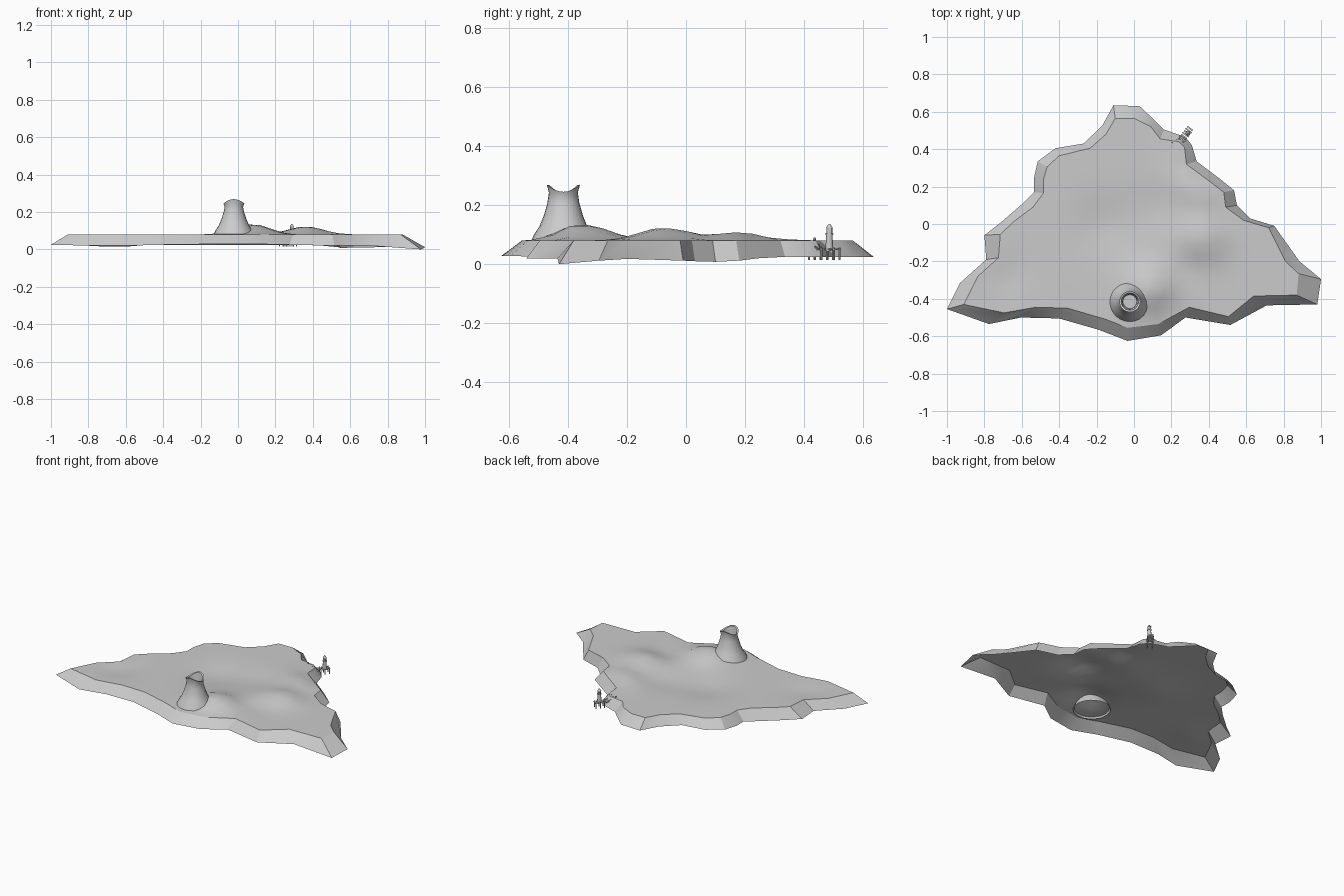
import bpy, bmesh, math
from mathutils import Vector, geometry

if "Cube" in bpy.data.objects:
    bpy.data.objects.remove(bpy.data.objects["Cube"])

# Shoreline (bottom of the bank) and bank top, paired point for point
shore = [(-1,-.455,.025),(-.93,-.315,.025),(-.79,-.19,.02),(-.8,-.06,.02),(-.71,.01,.015),
         (-.6,.105,.015),(-.535,.17,.02),(-.535,.245,.02),(-.515,.335,.025),(-.42,.405,.025),
         (-.27,.43,.025),(-.17,.525,.025),(-.11,.635,.025),(.03,.63,.025),(.105,.56,.025),
         (.16,.505,.025),(.275,.465,.025),(.31,.42,.025),(.335,.335,.025),(.455,.245,.02),
         (.535,.18,.012),(.55,.1,.008),(.62,.03,.01),(.75,-.01,.012),(.885,-.2,.018),
         (1,-.295,.012),(.98,-.43,0),(.71,-.435,.02),(.515,-.54,.02),(.275,-.5,.025),
         (.145,-.595,.028),(-.035,-.625,.028),(-.19,-.565,.028),(-.4,-.505,.025),
         (-.605,-.5,.02),(-.775,-.535,.02)]
bank = [(-.91,-.43),(-.835,-.28),(-.725,-.18),(-.715,-.055),(-.64,.015),(-.54,.09),
        (-.485,.165),(-.485,.235),(-.465,.305),(-.4,.365),(-.235,.405),(-.15,.48),
        (-.1,.565),(0,.565),(.09,.52),(.14,.455),(.24,.44),(.27,.41),(.28,.32),
        (.415,.22),(.48,.17),(.49,.09),(.585,.02),(.72,-.02),(.81,-.2),(.88,-.265),
        (.87,-.38),(.64,-.385),(.505,-.495),(.295,-.445),(.13,-.535),(-.035,-.555),
        (-.15,-.51),(-.355,-.45),(-.525,-.445),(-.695,-.475)]
shore.reverse()
bank.reverse()
N = len(bank)
RIM = .08
# Hills and hollows: x, y, height, radius
bumps = [(.08,-.35,.055,.13),(.36,-.08,.045,.13),(.36,.25,.055,.13),(-.15,0,-.02,.15),
         (-.68,-.25,-.012,.12),(.3,-.22,-.012,.1),(.1,.08,-.012,.12)]


def finish(name, bm, angle=30):
    me = bpy.data.meshes.new(name)
    bm.to_mesh(me)
    bm.free()
    ob = bpy.data.objects.new(name, me)
    bpy.context.collection.objects.link(ob)
    bpy.ops.object.select_all(action='DESELECT')
    ob.select_set(True)
    bpy.context.view_layer.objects.active = ob
    bpy.ops.object.shade_smooth_by_angle(angle=math.radians(angle))
    return ob


def edge_distance(p):
    best = 9
    for i in range(N):
        a, b = Vector(bank[i]), Vector(bank[(i + 1) % N])
        q, t = geometry.intersect_point_line(p, a, b)
        q = a.lerp(b, min(1, max(0, t)))
        best = min(best, (Vector(p) - q.to_2d()).length)
    return best


def ground(x, y):
    h = sum(a * math.exp(-((x - cx)**2 + (y - cy)**2) / (r * r)) for cx, cy, a, r in bumps)
    return RIM + h * min(1, edge_distance(Vector((x, y))) / .12)


# Island: open shell of rolling ground with a faceted bank
pts = [Vector(p) for p in bank]
for j in range(-10, 11):
    for i in range(-16, 17):
        p = Vector(((i + .5 * (j % 2)) * .06, j * .056))
        if edge_distance(p) > .03:
            pts.append(p)
vs, _, fs, orig, _, _ = geometry.delaunay_2d_cdt(pts, [], [list(range(N))], 1, 1e-5)
bm = bmesh.new()
top = [bm.verts.new((v.x, v.y, ground(v.x, v.y))) for v in vs]
rim = {}
for k, ids in enumerate(orig):
    for o in ids:
        if o < N:
            rim[o] = top[k]
for f in fs:
    bm.faces.new([top[i] for i in f])
low = [bm.verts.new(p) for p in shore]
for i in range(N):
    j = (i + 1) % N
    bm.faces.new((low[i], low[j], rim[j], rim[i]))
for v in [v for v in bm.verts if not v.link_faces]:
    bm.verts.remove(v)
finish("island_ground", bm, 25)

# Volcano: lathed cone with a saddle-shaped rim and a crater
profile = [(.112,.07,0),(.1,.1,0),(.08,.13,0),(.066,.165,0),(.054,.205,.2),(.049,.235,.6),
           (.056,.257,1),(.046,.255,1),(.04,.225,.5),(.037,.19,0)]
SEG = 24
bm = bmesh.new()
rings = []
for r, z, w in profile:
    ring = []
    for k in range(SEG):
        a = 2 * math.pi * k / SEG
        ring.append(bm.verts.new((-.022 + r * math.cos(a), -.415 + r * math.sin(a),
                                  z - .012 * w * math.cos(2 * a))))
    rings.append(ring)
for a, b in zip(rings, rings[1:]):
    for k in range(SEG):
        m = (k + 1) % SEG
        bm.faces.new((a[k], a[m], b[m], b[k]))
bm.faces.new(rings[-1])
finish("volcano", bm, 40)


def box(bm, c, size, ang):
    d = bmesh.ops.create_cube(bm, size=1)['verts']
    u = Vector((math.cos(ang), math.sin(ang), 0))
    n = Vector((-u.y, u.x, 0))
    for v in d:
        v.co = Vector(c) + u * v.co.x * size[0] + n * v.co.y * size[1] + Vector((0, 0, v.co.z * size[2]))


def post(bm, x, y, z0, z1, r0, r1, seg=8):
    d = bmesh.ops.create_cone(bm, cap_ends=True, segments=seg, radius1=r0, radius2=r1, depth=z1 - z0)
    bmesh.ops.translate(bm, verts=d['verts'], vec=(x, y, (z0 + z1) / 2))


# Jetty: stepped planks on pilings, running out from the shore
start, end = Vector((.235, .425)), Vector((.3, .51))
ang = math.atan2(end.y - start.y, end.x - start.x)
side = Vector((-math.sin(ang), math.cos(ang)))
planks, piles = bmesh.new(), bmesh.new()
for i in range(9):
    t = i / 8
    p = start.lerp(end, t)
    z = max(.05, .075 - .08 * t)
    box(planks, (p.x, p.y, z), (.008, .036 + .006 * (i % 2), .005), ang)
    if i % 2 == 0:
        for s in (-1, 1):
            q = p + side * .015 * s
            post(piles, q.x, q.y, .015, z + .007, .003, .003, 6)
finish("jetty_planks", planks)
finish("jetty_pilings", piles)

# Beacon tower at the end of the jetty, with lamp room and cap
bm = bmesh.new()
for z0, z1, r0, r1 in [(.045,.1,.013,.011),(.1,.104,.014,.014),(.104,.122,.01,.01),(.122,.136,.012,.003)]:
    post(bm, .288, .485, z0, z1, r0, r1, 12)
finish("beacon_tower", bm)

# Small mooring post on the bank
bm = bmesh.new()
post(bm, .205, .435, .07, .09, .005, .004, 6)
finish("mooring_post", bm)
